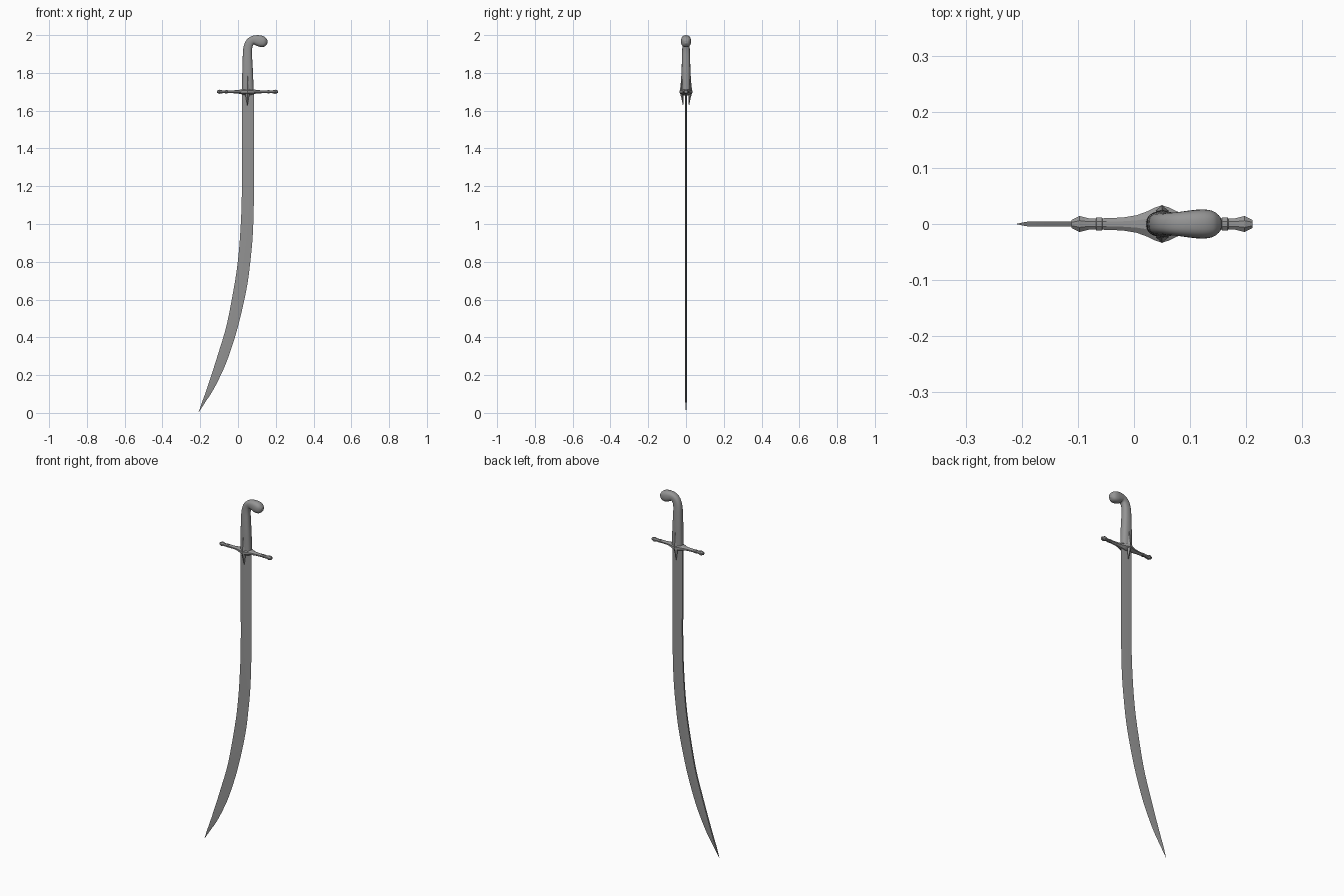
import bpy, bmesh, math
from mathutils import Vector

if "Cube" in bpy.data.objects:
    bpy.data.objects.remove(bpy.data.objects["Cube"])

steel = bpy.data.materials.new("dark_steel")
steel.diffuse_color = (.30, .30, .30, 1)
steel.use_nodes = True
steel.node_tree.nodes["Principled BSDF"].inputs["Base Color"].default_value = steel.diffuse_color


def spline(pts, n):
    """Catmull-Rom samples through tuples of any length."""
    out = []
    for i in range(len(pts) - 1):
        p0, p1, p2, p3 = (pts[max(i - 1, 0)], pts[i], pts[i + 1],
                          pts[min(i + 2, len(pts) - 1)])
        for k in range(n):
            t = k / n
            out.append(tuple(0.5 * (2 * b + (c - a) * t + (2 * a - 5 * b + 4 * c - d) * t * t
                                    + (3 * b - a - 3 * c + d) * t ** 3)
                             for a, b, c, d in zip(p0, p1, p2, p3)))
    out.append(tuple(pts[-1]))
    return out


def loft(name, rings, angle=35):
    """Skin a list of closed rings, cap both ends."""
    bm = bmesh.new()
    rows = [[bm.verts.new(p) for p in ring] for ring in rings]
    n = len(rows[0])
    for a, b in zip(rows, rows[1:]):
        for i in range(n):
            j = (i + 1) % n
            bm.faces.new((a[i], a[j], b[j], b[i]))
    bm.faces.new(rows[0])
    bm.faces.new(rows[-1])
    bmesh.ops.remove_doubles(bm, verts=bm.verts, dist=1e-5)
    bmesh.ops.recalc_face_normals(bm, faces=bm.faces)
    mesh = bpy.data.meshes.new(name)
    bm.to_mesh(mesh)
    bm.free()
    mesh.materials.append(steel)
    ob = bpy.data.objects.new(name, mesh)
    bpy.context.collection.objects.link(ob)
    bpy.ops.object.select_all(action='DESELECT')
    ob.select_set(True)
    bpy.context.view_layer.objects.active = ob
    bpy.ops.object.shade_smooth_by_angle(angle=math.radians(angle))
    return ob


def section(c, u, v, ru, rv, sides, power=1.0, turn=0.0):
    """Superellipse ring around c, spanned by the directions u and v."""
    ring = []
    for i in range(sides):
        a = 2 * math.pi * i / sides + turn
        s, t = math.cos(a), math.sin(a)
        ring.append(c + u * math.copysign(abs(s) ** power, s) * ru
                    + v * math.copysign(abs(t) ** power, t) * rv)
    return ring


X, Y, Z = Vector((1, 0, 0)), Vector((0, 1, 0)), Vector((0, 0, 1))

# Blade: spine point, edge point, half thickness
blade_path = [
    (.020, 1.70, .085, 1.70, .0045), (.020, 1.42, .085, 1.42, .0045),
    (.020, 1.15, .084, 1.13, .0045), (.013, .97, .078, .94, .0045),
    (.001, .82, .064, .79, .0045), (-.017, .69, .044, .65, .0045),
    (-.059, .47, -.002, .45, .0045), (-.106, .31, -.055, .285, .0045),
    (-.141, .20, -.096, .19, .0045), (-.171, .11, -.135, .115, .0045),
    (-.191, .055, -.171, .06, .004), (-.21, 0, -.21, 0, 0)]
rings = []
for bx, bz, ex, ez, h in spline(blade_path, 4):
    back, edge = Vector((bx, 0, bz)), Vector((ex, 0, ez))
    mid = back.lerp(edge, .4)
    rings.append([back - Y * h, mid - Y * h * .85, edge, mid + Y * h * .85, back + Y * h])
loft("blade", rings, 30)

# Grip with the hooked pommel: x, z, in-plane radius, y radius
grip_path = [
    (.052, 1.69, .031, .022), (.051, 1.80, .0285, .023), (.050, 1.87, .0255, .022),
    (.051, 1.925, .0235, .020), (.061, 1.958, .0225, .0195), (.080, 1.973, .023, .0215),
    (.102, 1.972, .028, .0245), (.122, 1.967, .030, .026), (.139, 1.963, .026, .0235),
    (.150, 1.961, .017, .016), (.1545, 1.960, .008, .008), (.156, 1.960, 0, 0)]
path = spline(grip_path, 4)
rings = []
for i, (x, z, ru, rv) in enumerate(path):
    a, b = path[max(i - 1, 0)], path[min(i + 1, len(path) - 1)]
    t = Vector((b[0] - a[0], 0, b[1] - a[1])).normalized()
    rings.append(section(Vector((x, 0, z)), Vector((t.z, 0, -t.x)), Y,
                         max(ru, 0), max(rv, 0), 24, .8))
loft("grip_and_pommel", rings, 50)

# Crossguard: distance from the middle, y radius, z radius (same both ways)
arm = [(0, .036, .020), (.012, .032, .019), (.025, .025, .016), (.045, .017, .011),
       (.07, .0125, .0085), (.106, .011, .008), (.107, .0125, .009), (.117, .0125, .009),
       (.118, .011, .008), (.131, .011, .008), (.147, .0155, .012), (.161, .008, .007)]
stations = [(-d, a, b) for d, a, b in arm[:0:-1]] + arm
loft("crossguard", [section(Vector((.05 + d, 0, 1.70)), Y, Z, a, b, 8, 1, math.pi / 8)
                    for d, a, b in stations], 30)

# Langets: pointed spikes on the front and back of the guard
spike = [(1.628, .016, .001, .001), (1.665, .018, .008, .006), (1.70, .024, .013, .010),
         (1.73, .023, .008, .006), (1.785, .024, .001, .001)]
for name, side in (("front_langet", -1), ("back_langet", 1)):
    loft(name, [section(Vector((.05, side * y, z)), X, Y, rx, ry, 4)
                for z, y, rx, ry in spike], 20)
